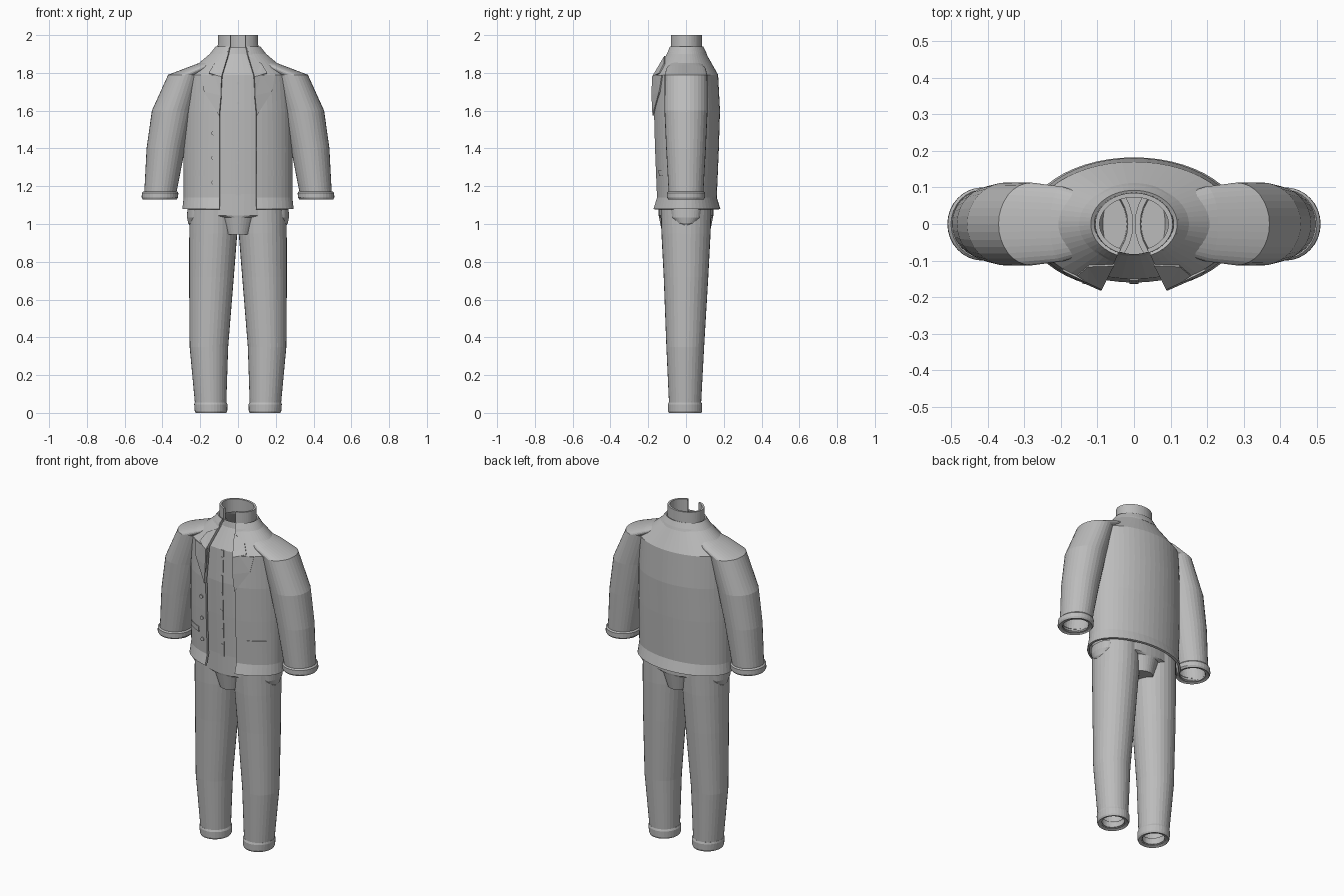
import bpy, math

if "Cube" in bpy.data.objects:
    bpy.data.objects.remove(bpy.data.objects["Cube"])

SEG = 48
grey = bpy.data.materials.new("plain grey cloth")
grey.diffuse_color = (0.5, 0.5, 0.5, 1)
grey.use_nodes = True
grey.node_tree.nodes["Principled BSDF"].inputs["Base Color"].default_value = grey.diffuse_color


def make(name, verts, faces, thick=0.0):
    me = bpy.data.meshes.new(name)
    me.from_pydata(verts, [], faces)
    me.materials.append(grey)
    ob = bpy.data.objects.new(name, me)
    bpy.context.collection.objects.link(ob)
    if thick:
        m = ob.modifiers.new("cloth thickness", "SOLIDIFY")
        m.thickness = thick
        m.offset = -1
    return ob


def skin(name, rings, closed=True, thick=0.0, cap=False):
    """Join equally long rings, listed bottom to top, anticlockwise from above."""
    n = len(rings[0])
    verts = [p for r in rings for p in r]
    faces = []
    for k in range(len(rings) - 1):
        for i in range(n if closed else n - 1):
            j = (i + 1) % n
            faces.append((k*n + i, k*n + j, (k+1)*n + j, (k+1)*n + i))
    if cap:
        faces.append(tuple(reversed(range(n))))
    return make(name, verts, faces, thick)


def ellipse(z, rx, ry, gap=0.0, cy=0.0):
    """Ring starting at the front centre, optionally open by +-gap there."""
    a0 = math.asin(gap / rx) if gap else 0.0
    n = SEG + 1 if gap else SEG
    pts = []
    for i in range(n):
        a = a0 + (2*math.pi - 2*a0) * i / SEG
        pts.append((rx*math.sin(a), cy - ry*math.cos(a), z))
    return pts


def limb_ring(side, xin, zin, xout, zout, ry, cy=0.0, n=32):
    """Ring of a sleeve or leg, given by its inner and outer points."""
    cx, cz, dx, dz = (xin+xout)/2, (zin+zout)/2, (xout-xin)/2, (zout-zin)/2
    pts = []
    for i in range(n):
        a = 2*math.pi*i/n
        c = math.cos(a) * side
        pts.append((side*(cx + dx*c), cy + ry*math.sin(a), cz + dz*c))
    return pts


# jacket: z, half width, half depth, half front opening
JACKET = [(1.08, .295, .182, .097), (1.14, .288, .163, .097), (1.4, .29, .174, .097),
          (1.6, .287, .18, .097), (1.79, .28, .17, .085), (1.9, .15, .108, .052),
          (1.94, .118, .092, .045)]
skin("jacket_body", [ellipse(*r) for r in JACKET], False, 0.012)

# collar band of the jacket
skin("jacket_collar", [ellipse(1.895, .147, .112, .055), ellipse(1.91, .14, .106, .055),
                       ellipse(1.935, .122, .094, .05)], False, 0.01)

# shirt underneath, visible in the opening
skin("shirt_body", [ellipse(z, rx-.02, ry-.02) for z, rx, ry, g in JACKET[1:6]]
     + [ellipse(1.935, .1, .082)])
skin("shirt_collar", [ellipse(1.92, .108, .086, .04), ellipse(2.0, .106, .085, .04)],
     False, 0.012)


def front_y(x, z, inset=0.0):
    """Front surface of the jacket at a point."""
    for a, b in zip(JACKET, JACKET[1:]):
        if a[0] <= z <= b[0]:
            t = (z-a[0])/(b[0]-a[0])
            rx, ry = (a[k] + t*(b[k]-a[k]) - inset for k in (1, 2))
            return -ry*math.sqrt(max(0, 1-(x/rx)**2))
    return 0


def patch(name, x0, x1, z0, z1, lift, inset=0.0, n=6):
    """Thin cloth strip that follows the front."""
    rows = [[(x0+(x1-x0)*i/n, front_y(x0+(x1-x0)*i/n, z, inset)-lift, z)
             for i in range(n+1)] for z in (z0, z1)]
    return skin(name, rows, False, lift)


# shirt button strip and its buttons
for k, (z0, z1) in enumerate([(1.15, 1.4), (1.4, 1.6), (1.6, 1.79)]):
    patch(f"shirt_placket_{k}", -.012, .012, z0, z1, .004, .02)


def button(name, x, z, r, inset=0.0):
    y = front_y(x, z, inset)
    n = 12
    rings = [[(x+r*math.cos(2*math.pi*i/n), yy, z+r*math.sin(2*math.pi*i/n))
              for i in range(n)] for yy in (y-.007, y+.004)]
    skin(name, rings, cap=True)


for k in range(6):
    button(f"shirt_button_{k}", 0, 1.22 + .105*k, .007, .022)
for k in range(3):
    button(f"jacket_button_{k}", -.13, 1.22 + .13*k, .011)

for side, label in ((1, "left"), (-1, "right")):
    # hip pocket flaps
    a, b = sorted((side*.16, side*.25))
    patch(f"{label}_pocket_flap", a, b, 1.255, 1.285, .004)

    # lapel folded away from the chest, with a notch towards the collar
    outline = [(.055, 1.89, .008), (.125, 1.85, .008), (.155, 1.80, .008),
               (.125, 1.79, .010), (.195, 1.79, .006), (.18, 1.70, .008),
               (.10, 1.575, .010), (.09, 1.68, .016), (.088, 1.78, .018)]
    pts = [(side*x, front_y(x, z)-lift, z) for x, z, lift in outline]
    tris = [(8, 0, 1), (8, 1, 3), (1, 2, 3), (8, 3, 7), (3, 5, 7), (3, 4, 5), (5, 6, 7)]
    if side > 0:
        tris = [t[::-1] for t in tris]
    make(f"{label}_lapel", pts, tris, 0.008)

    # sleeve and shoulder
    sleeve = [(.33, 1.135, .498, 1.135, .09), (.325, 1.17, .496, 1.17, .092),
              (.28, 1.4, .484, 1.4, .105), (.235, 1.6, .456, 1.6, .114),
              (.19, 1.79, .37, 1.79, .113), (.16, 1.81, .23, 1.843, .102),
              (.12, 1.82, .14, 1.878, .08)]
    skin(f"{label}_sleeve", [limb_ring(side, *r) for r in sleeve], thick=0.015)
    cuff = [(.325, 1.13, .505, 1.13, .094), (.317, 1.14, .51, 1.14, .1),
            (.316, 1.165, .509, 1.165, .1), (.323, 1.173, .5, 1.173, .094)]
    skin(f"{label}_sleeve_cuff", [limb_ring(side, *r) for r in cuff], thick=0.025)

    # trouser leg and its turn-up
    leg = [(.065, 0.005, .222, .005, .083, -.005), (.062, .05, .228, .05, .085, -.005),
           (.052, .35, .256, .35, .1, -.004), (.022, .72, .259, .72, .118, 0),
           (.004, .95, .258, .95, .13, 0), (.002, 1.12, .255, 1.12, .135, 0)]
    skin(f"{label}_trouser_leg", [limb_ring(side, *r) for r in leg], thick=0.015)
    turn = [(.062, 0, .224, 0, .086, -.005), (.057, .01, .229, .01, .09, -.005),
            (.056, .045, .232, .045, .091, -.005), (.061, .056, .23, .056, .087, -.005)]
    skin(f"{label}_turn_up", [limb_ring(side, *r) for r in turn], thick=0.025)

    # half round side pocket
    pocket = [(.2, .99, .255, .99, .02), (.19, 1.005, .264, 1.005, .05),
              (.18, 1.035, .27, 1.035, .075), (.18, 1.08, .268, 1.08, .08)]
    skin(f"{label}_side_pocket", [limb_ring(side, *r) for r in pocket])

# trouser seat between the legs
skin("trouser_seat", [ellipse(.945, .085, .125), ellipse(1.035, .125, .143),
                      ellipse(1.045, .25, .145), ellipse(1.16, .255, .145)], cap=True)
